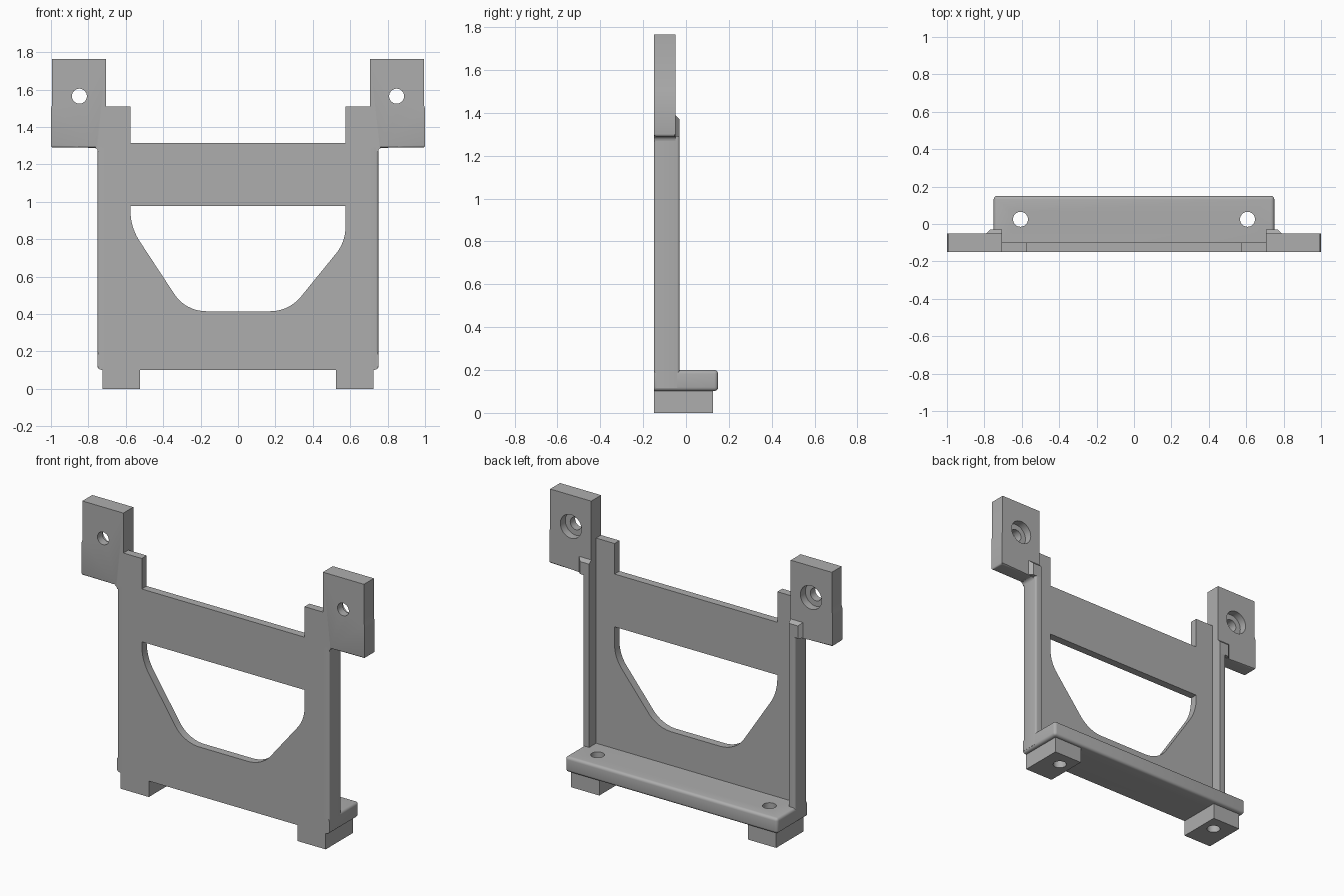
import bpy, bmesh, math
from mathutils import Vector, Matrix

cube = bpy.data.objects.get("Cube")
if cube:
    bpy.data.objects.remove(cube, do_unlink=True)

GREY = (0.42, 0.42, 0.42, 1)
mat = bpy.data.materials.new("plain grey")
mat.use_nodes = True
mat.diffuse_color = GREY
mat.node_tree.nodes["Principled BSDF"].inputs["Base Color"].default_value = GREY

FRONT = -0.15


def add_object(name, bm):
    bmesh.ops.recalc_face_normals(bm, faces=bm.faces[:])
    mesh = bpy.data.meshes.new(name)
    bm.to_mesh(mesh)
    bm.free()
    mesh.materials.append(mat)
    obj = bpy.data.objects.new(name, mesh)
    bpy.context.collection.objects.link(obj)
    return obj


def prism(name, outline, y0, y1, round_rule=None, width=0.012, back_edit=None):
    """Extrude an x-z outline from y0 to y1 and round the edges chosen by a rule."""
    bm = bmesh.new()
    face = bm.faces.new([bm.verts.new((x, y0, z)) for x, z in outline])
    grown = bmesh.ops.extrude_face_region(bm, geom=[face])["geom"]
    back = [v for v in grown if isinstance(v, bmesh.types.BMVert)]
    bmesh.ops.translate(bm, verts=back, vec=(0, y1 - y0, 0))
    if back_edit:
        for v in back:
            back_edit(v)
    if round_rule:
        bmesh.ops.recalc_face_normals(bm, faces=bm.faces[:])
        edges = [e for e in bm.edges if round_rule(*[v.co for v in e.verts])]
        bmesh.ops.bevel(bm, geom=edges, offset=width, segments=4,
                        profile=0.5, affect="EDGES")
    return add_object(name, bm)


def box(name, x0, x1, y0, y1, z0, z1, round_rule=None, width=0.012):
    outline = [(x0, z0), (x1, z0), (x1, z1), (x0, z1)]
    return prism(name, outline, y0, y1, round_rule, width)


def pin(radius, depth, centre, axis):
    """Cylinder used to drill a hole."""
    bm = bmesh.new()
    turn = Matrix.Rotation(math.pi / 2, 4, "X") if axis == "Y" else Matrix()
    bmesh.ops.create_cone(bm, cap_ends=True, segments=40, radius1=radius, radius2=radius,
                          depth=depth, matrix=Matrix.Translation(centre) @ turn)
    return add_object("cutter", bm)


def activate(obj):
    bpy.ops.object.select_all(action="DESELECT")
    obj.select_set(True)
    bpy.context.view_layer.objects.active = obj


def cut(obj, *cutters):
    for cutter in cutters:
        cutter.hide_render = True
        mod = obj.modifiers.new("hole", "BOOLEAN")
        mod.operation = "DIFFERENCE"
        mod.solver = "EXACT"
        mod.object = cutter
        activate(obj)
        bpy.ops.object.modifier_apply(modifier=mod.name)
        bpy.data.objects.remove(cutter, do_unlink=True)


def finish(obj, mirror=False):
    activate(obj)
    if mirror:
        obj.modifiers.new("mirror", "MIRROR").use_mirror_merge = False
        bpy.ops.object.modifier_apply(modifier="mirror")
    bpy.ops.object.shade_smooth_by_angle(angle=math.radians(30))


def rounded(corners, steps=10):
    """Outline with circular corners; each corner is x, z, tangent length."""
    out = []
    for i, (x, z, t) in enumerate(corners):
        p = Vector((x, z))
        if not t:
            out.append(p)
            continue
        a = (Vector(corners[i - 1][:2]) - p).normalized()
        b = (Vector(corners[(i + 1) % len(corners)][:2]) - p).normalized()
        w = math.sin(a.angle(b) / 2)
        for k in range(steps + 1):
            s = k / steps
            c0, c1, c2 = (1 - s) ** 2, 2 * s * (1 - s) * w, s * s
            out.append((c0 * (p + a * t) + c1 * p + c2 * (p + b * t)) / (c0 + c1 + c2))
    return out


# Front plate with two raised shoulders and a tapered window
half = [(0.705, 0.105), (0.705, 1.51), (0.575, 1.51), (0.575, 1.315)]
plate = prism("front_plate", half + [(-x, z) for x, z in reversed(half)], FRONT, -0.1)
window = rounded([(-0.575, 0.978, 0), (-0.575, 0.864, 0.09), (-0.28, 0.415, 0.11),
                  (0.273, 0.415, 0.1), (0.575, 0.786, 0.08), (0.575, 0.978, 0)])
cut(plate, prism("cutter", window, -0.3, 0.1))
finish(plate)

# Side rails, rounded along their outer edges
rail = box("side_rails", 0.705, 0.75, FRONT, -0.03, 0.115, 1.29,
           lambda a, b: min(a.x, b.x) > 0.74 and abs(a.z - b.z) > 0.5)
finish(rail, True)


# Chamfered caps where the rails run up behind the ears
def chamfer(v):
    v.co.x = min(v.co.x, 0.77)
    v.co.z = min(v.co.z, 1.37)


cap = prism("rail_caps", [(0.705, 1.29), (0.79, 1.29), (0.79, 1.39), (0.705, 1.39)],
            -0.05, -0.03, back_edit=chamfer)
finish(cap, True)

# Mounting ears with counterbored screw holes
ear_outline = rounded([(0.705, 1.27, 0), (0.75, 1.27, 0), (0.75, 1.29, 0.02), (1, 1.29, 0),
                       (1, 1.5, 0), (0.995, 1.515, 0), (0.995, 1.765, 0), (0.705, 1.765, 0)], 5)
# the fillet starts exactly on the second corner
ear_outline.pop(1)
ear = prism("mounting_ears", ear_outline, FRONT, -0.05,
            lambda a, b: max(a.z, b.z) < 1.295 and min(a.x, b.x) > 0.765)
cut(ear, pin(0.04, 0.4, (0.848, -0.1, 1.565), "Y"),
    pin(0.075, 0.1, (0.848, -0.05, 1.565), "Y"))
finish(ear, True)

# Rear ledge, rounded at the back and the ends
ledge = box("rear_ledge", -0.75, 0.75, FRONT, 0.15, 0.102, 0.2,
            lambda a, b: min(a.y, b.y) > 0.14 or abs(a.y - b.y) > 0.2, 0.018)
cut(ledge, *[pin(0.04, 0.6, (x, 0.025, 0.1), "Z") for x in (-0.607, 0.607)])
finish(ledge)

# Feet, drilled in line with the ledge
foot = box("feet", 0.525, 0.725, FRONT, 0.125, 0, 0.104)
cut(foot, pin(0.04, 0.6, (0.607, 0.025, 0.1), "Z"))
finish(foot, True)
